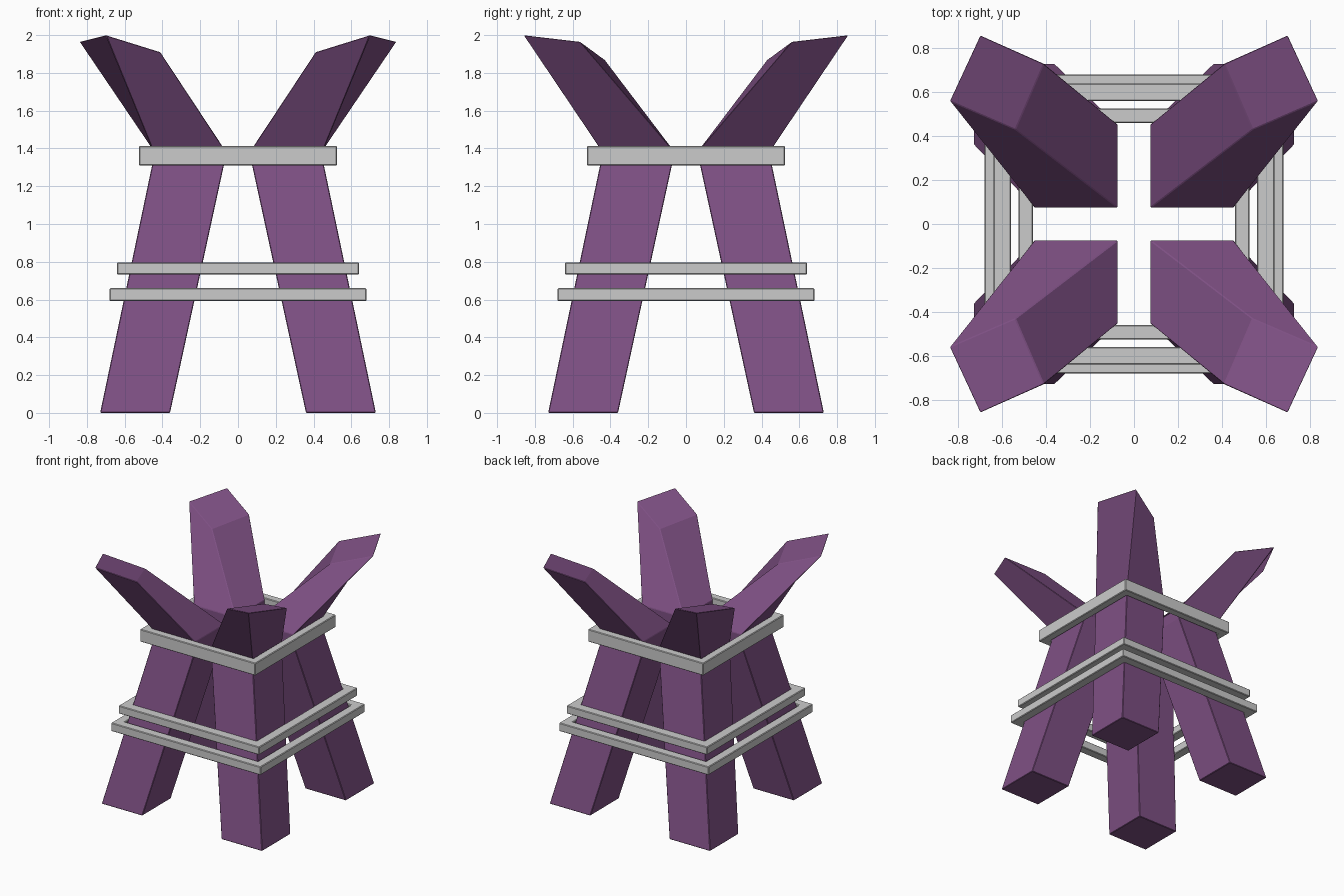
import bpy, bmesh

if "Cube" in bpy.data.objects:
    bpy.data.objects.remove(bpy.data.objects["Cube"])

purple = bpy.data.materials.new("purple")
purple.diffuse_color = (0.21, 0.08, 0.23, 1)
purple.use_nodes = True
purple.node_tree.nodes["Principled BSDF"].inputs["Base Color"].default_value = purple.diffuse_color


def finish(bm, name, material=None, bevel=0.005):
    bmesh.ops.recalc_face_normals(bm, faces=bm.faces)
    mesh = bpy.data.meshes.new(name)
    bm.to_mesh(mesh)
    bm.free()
    obj = bpy.data.objects.new(name, mesh)
    bpy.context.collection.objects.link(obj)
    if material:
        mesh.materials.append(material)
    mod = obj.modifiers.new("edge_bevel", 'BEVEL')
    mod.width = bevel
    mod.segments = 1
    return obj


def square(a, b, z):
    return [(a, a, z), (b, a, z), (b, b, z), (a, b, z)]


def bridge(bm, r0, r1):
    for i in range(4):
        j = (i + 1) % 4
        bm.faces.new((r0[i], r0[j], r1[j], r1[i]))


# Bent posts: splayed leg, short collar inside the top band, flared slanted tip
sections = [
    square(0.36, 0.73, 0.0),
    square(0.075, 0.455, 1.31),
    square(0.075, 0.455, 1.40),
    [(0.54, 0.43, 1.87), (0.84, 0.56, 1.965), (0.70, 0.86, 2.0), (0.41, 0.73, 1.91)],
]
for sx, side in ((-1, "left"), (1, "right")):
    for sy, end in ((-1, "front"), (1, "back")):
        bm = bmesh.new()
        rings = [[bm.verts.new((x * sx, y * sy, z)) for x, y, z in s] for s in sections]
        for r0, r1 in zip(rings, rings[1:]):
            bridge(bm, r0, r1)
        bm.faces.new(rings[0])
        bm.faces.new(rings[-1])
        finish(bm, f"{end}_{side}_post", purple, 0.004)

# Square bands tying the posts together: outer half, inner half, bottom, top
for name, outer, inner, z0, z1 in (
    ("top_band", 0.525, 0.46, 1.31, 1.412),
    ("middle_band", 0.64, 0.56, 0.732, 0.797),
    ("lower_band", 0.68, 0.605, 0.592, 0.66),
):
    bm = bmesh.new()
    loop = [[bm.verts.new(p) for p in square(-h, h, z)]
            for h, z in ((outer, z0), (outer, z1), (inner, z1), (inner, z0))]
    for k in range(4):
        bridge(bm, loop[k], loop[(k + 1) % 4])
    finish(bm, name)
